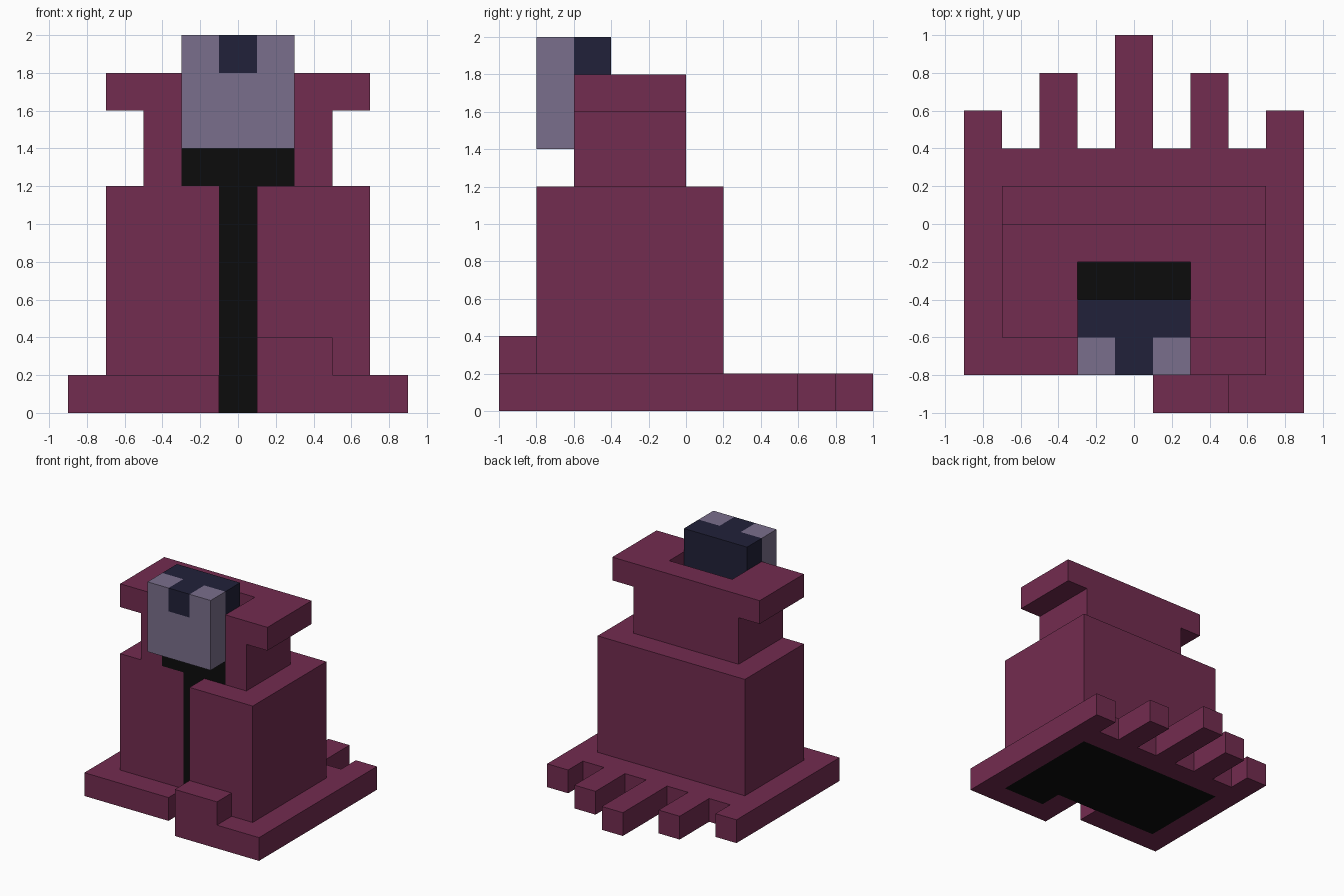
import bpy
import bmesh

cube = bpy.data.objects.get("Cube")
if cube:
    bpy.data.objects.remove(cube, do_unlink=True)


def material(name, rgb):
    m = bpy.data.materials.new(name)
    m.use_nodes = True
    m.diffuse_color = (*rgb, 1)
    m.node_tree.nodes["Principled BSDF"].inputs["Base Color"].default_value = (*rgb, 1)
    return m


MAROON = material("maroon_cloth", (0.171, 0.025, 0.080))
LAVENDER = material("lavender_skin", (0.195, 0.159, 0.262))
NAVY = material("navy_hair", (0.0152, 0.0152, 0.041))
BLACK = material("black_lining", (0.0037, 0.0037, 0.0037))


def prism(name, outline, lo, hi, mat, axis="z"):
    """Extrude an outline from lo to hi along z (points x, y) or y (points x, z)."""
    def place(p, d):
        return (p[0], p[1], d) if axis == "z" else (p[0], d, p[1])
    bm = bmesh.new()
    face = bm.faces.new([bm.verts.new(place(p, lo)) for p in outline])
    ext = bmesh.ops.extrude_face_region(bm, geom=[face])
    moved = [g for g in ext["geom"] if isinstance(g, bmesh.types.BMVert)]
    offset = place((0, 0), hi - lo)
    bmesh.ops.translate(bm, verts=moved, vec=offset)
    bmesh.ops.recalc_face_normals(bm, faces=bm.faces)
    mesh = bpy.data.meshes.new(name)
    bm.to_mesh(mesh)
    bm.free()
    mesh.materials.append(mat)
    ob = bpy.data.objects.new(name, mesh)
    bpy.context.collection.objects.link(ob)
    return ob


def rect(x0, x1, y0, y1):
    return [(x0, y0), (x1, y0), (x1, y1), (x0, y1)]


# Hem: ring on the ground with five tatters at the back and a slit in front
tatters = []
for cx, tip in ((0.8, 0.6), (0.4, 0.8), (0, 1), (-0.4, 0.8), (-0.8, 0.6)):
    tatters += [(cx + 0.1, 0.4), (cx + 0.1, tip), (cx - 0.1, tip), (cx - 0.1, 0.4)]
tatters = tatters[1:-1]  # the outer tatters continue the straight sides
lining = [(0.1, -0.6), (0.3, -0.6), (0.3, -0.8), (0.7, -0.8), (0.7, 0.2),
          (-0.7, 0.2), (-0.7, -0.6), (-0.1, -0.6)]
hem = [(0.1, -1), (0.9, -1)] + tatters + [(-0.9, -0.8), (-0.1, -0.8)] + lining[::-1]
prism("hem", hem, 0, 0.2, MAROON)
prism("hem_lining", lining, 0, 0.2, BLACK)
prism("hem_fold", rect(0.1, 0.5, -1, -0.8), 0.2, 0.4, MAROON)

# Cloak body: the flap on the left overlaps one step further forward
body = [(-0.7, -0.6), (-0.1, -0.6), (-0.1, -0.4), (0.1, -0.4),
        (0.1, -0.8), (0.7, -0.8), (0.7, 0.2), (-0.7, 0.2)]
prism("cloak_body", body, 0.2, 1.2, MAROON)
prism("cloak_opening", rect(-0.1, 0.1, -0.6, -0.4), 0.2, 1.2, BLACK)


# Chest and collar, both open at the front around the neck
def collar_outline(w):
    return [(-w, -0.6), (-0.3, -0.6), (-0.3, -0.2), (0.3, -0.2),
            (0.3, -0.6), (w, -0.6), (w, 0), (-w, 0)]


prism("chest", collar_outline(0.5), 1.2, 1.6, MAROON)
prism("collar", collar_outline(0.7), 1.6, 1.8, MAROON)
prism("neck", rect(-0.3, 0.3, -0.6, -0.2), 1.2, 1.4, BLACK)

# Head: face notched for the fringe, hair behind it
face_outline = [(-0.3, 1.4), (0.3, 1.4), (0.3, 2), (0.1, 2),
                (0.1, 1.8), (-0.1, 1.8), (-0.1, 2), (-0.3, 2)]
prism("face", face_outline, -0.8, -0.6, LAVENDER, axis="y")
prism("hair_back", rect(-0.3, 0.3, -0.6, -0.4), 1.4, 1.8, NAVY)
hair_top = [(-0.3, -0.6), (-0.1, -0.6), (-0.1, -0.8), (0.1, -0.8),
            (0.1, -0.6), (0.3, -0.6), (0.3, -0.4), (-0.3, -0.4)]
prism("hair_top", hair_top, 1.8, 2, NAVY)
